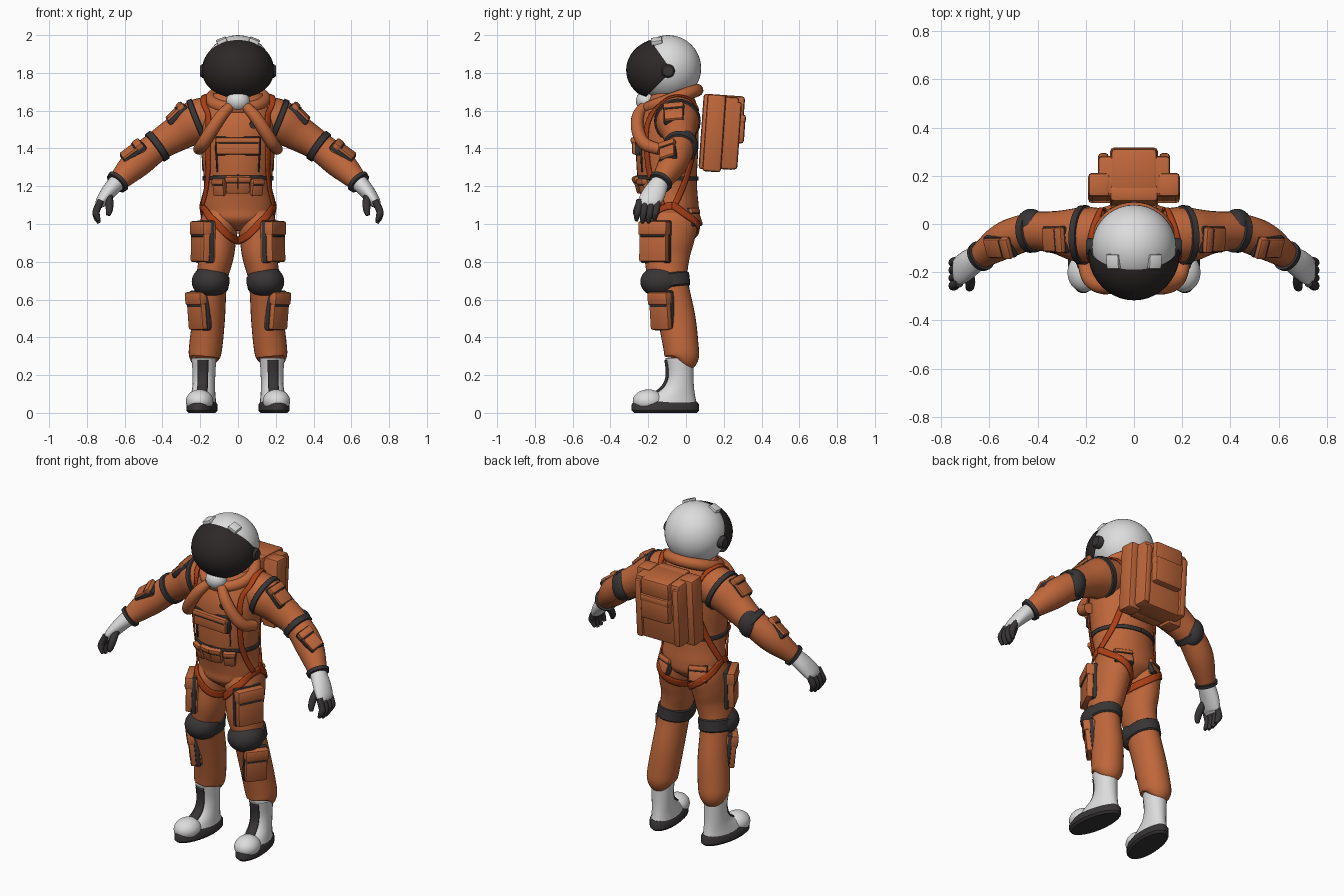
import bpy, bmesh, math
from mathutils import Vector, Matrix
from mathutils.bvhtree import BVHTree

if "Cube" in bpy.data.objects:
    bpy.data.objects.remove(bpy.data.objects["Cube"])


def material(name, rgb):
    m = bpy.data.materials.new(name)
    m.use_nodes = True
    m.diffuse_color = (*rgb, 1)
    m.node_tree.nodes["Principled BSDF"].inputs["Base Color"].default_value = (*rgb, 1)
    return m


ORANGE = material("orange_fabric", (0.52, 0.135, 0.043))
STRAP = material("red_webbing", (0.4, 0.05, 0.008))
WHITE = material("white_shell", (0.72, 0.72, 0.72))
DARK = material("dark_rubber", (0.04, 0.035, 0.036))
VISOR = material("visor_glass", (0.027, 0.021, 0.021))

body_verts, body_polys = [], []


def finish(name, bm, mat, mirror=False, body=False, angle=40):
    """Turn a bmesh into a smooth-shaded object, optionally mirrored across x."""
    bmesh.ops.recalc_face_normals(bm, faces=bm.faces)
    me = bpy.data.meshes.new(name)
    bm.to_mesh(me)
    bm.free()
    me.materials.append(mat)
    me.shade_smooth()
    me.set_sharp_from_angle(angle=math.radians(angle))
    ob = bpy.data.objects.new(name, me)
    bpy.context.collection.objects.link(ob)
    if mirror:
        ob.modifiers.new("mirror", "MIRROR").use_mirror_merge = False
    if body:
        base = len(body_verts)
        body_verts.extend(v.co.copy() for v in me.vertices)
        body_polys.extend([base + i for i in p.vertices] for p in me.polygons)
    return ob


def at(keys, t):
    """Catmull-Rom value at t, in key steps."""
    i = min(int(t), len(keys) - 2)
    f = t - i
    a, b, c, d = [Vector(keys[max(0, min(len(keys) - 1, i + k))]) for k in (-1, 0, 1, 2)]
    return b + 0.5 * f * (c - a + f * (2 * a - 5 * b + 4 * c - d + f * (3 * (b - c) + d - a)))


def sample(keys, steps):
    n = (len(keys) - 1) * steps
    return [at(keys, i / steps) for i in range(n + 1)]


def tube(name, keys, mat, sides=24, steps=5, level=False, xf=None, **kw):
    """Loft ellipses along keys of (x, y, z, radius_u, radius_y); level keeps them horizontal."""
    rings = sample(keys, steps)
    centres = [Vector(r[:3]) for r in rings]
    bm, loops = bmesh.new(), []
    for i, r in enumerate(rings):
        t = (centres[min(i + 1, len(rings) - 1)] - centres[max(i - 1, 0)]).normalized()
        if level:
            t = Vector((0, 0, 1))
        v = Vector((0, 1, 0))
        v = (v - t * v.dot(t)).normalized()
        u = v.cross(t)
        loops.append([bm.verts.new(centres[i] + u * r[3] * math.cos(a) + v * r[4] * math.sin(a))
                      for a in (math.tau * k / sides for k in range(sides))])
    for p, q in zip(loops, loops[1:]):
        for k in range(sides):
            j = (k + 1) % sides
            bm.faces.new((p[k], p[j], q[j], q[k]))
    bm.faces.new(loops[0])
    bm.faces.new(loops[-1])
    if xf:
        bm.transform(xf)
    return finish(name, bm, mat, **kw)


def hose(name, points, radii, mat, **kw):
    return tube(name, [(*p, r, r) for p, r in zip(points, radii)], mat, **kw)


def band(name, keys, a, b, grow):
    """A raised dark cuff following part of a limb."""
    rows = []
    for t, g in ((a, 0), (a, grow), (b, grow), (b, 0)):
        r = at(keys, t)
        rows.append((*r[:3], r[3] + g, r[4] + g))
    e = (Vector(rows[2][:3]) - Vector(rows[1][:3])) * 0.12
    rows[0] = (*(Vector(rows[0][:3]) - e), *rows[0][3:])
    rows[3] = (*(Vector(rows[3][:3]) + e), *rows[3][3:])
    return tube(name, rows, DARK, steps=1, mirror=True)


def ball(name, centre, radii, mat, cuts=(), xf=None, **kw):
    bm = bmesh.new()
    bmesh.ops.create_uvsphere(bm, u_segments=40, v_segments=24, radius=1)
    bm.transform(Matrix.Translation(centre) @ Matrix.Diagonal((*radii, 1)))
    for co, no in cuts:
        bmesh.ops.bisect_plane(bm, geom=bm.verts[:] + bm.edges[:] + bm.faces[:],
                               plane_co=co, plane_no=no, clear_outer=True)
    if xf:
        bm.transform(xf)
    return finish(name, bm, mat, **kw)


def box(name, xf, size, mat, bevel=0.01, **kw):
    bm = bmesh.new()
    bmesh.ops.create_cube(bm, size=1, matrix=Matrix.Diagonal((*size, 1)))
    bmesh.ops.bevel(bm, geom=bm.edges[:], offset=min(bevel, min(size) * 0.4),
                    segments=2, profile=0.5, affect="EDGES")
    bm.transform(xf)
    return finish(name, bm, mat, **kw)


# Body: torso, arms, trouser legs, boots
TORSO = [(0, -.075, .965, .05, .07), (0, -.075, 1.02, .165, .135), (0, -.075, 1.08, .19, .143),
         (0, -.088, 1.17, .182, .148), (0, -.1, 1.26, .182, .158), (0, -.1, 1.4, .197, .165),
         (0, -.095, 1.52, .2, .162), (0, -.08, 1.62, .175, .14), (0, -.075, 1.69, .13, .11)]
ARM = [(.12, -.045, 1.57, .11, .11), (.22, -.045, 1.54, .117, .115), (.32, -.035, 1.48, .095, .09),
       (.43, -.032, 1.41, .08, .078), (.54, -.07, 1.32, .08, .076), (.645, -.14, 1.215, .05, .05)]
LEG = [(.09, -.075, 1.11, .075, .1), (.097, -.072, 1.02, .1, .135), (.108, -.085, .93, .1, .13),
       (.115, -.1, .83, .092, .12), (.14, -.095, .7, .083, .105), (.155, -.05, .5, .086, .1),
       (.17, -.028, .36, .088, .094), (.178, -.022, .295, .082, .09), (.178, -.03, .275, .06, .07)]
BOOT = [(.18, -.035, .29, .066, .075), (.18, -.03, .2, .06, .07), (.18, -.042, .135, .06, .085),
        (.18, -.075, .085, .066, .125), (.18, -.105, .04, .074, .165)]
SOLE = [(.18, -.11, z, .08 - d, .18 - d) for z, d in ((0, .012), (.012, 0), (.045, 0), (.06, .012))]
pivot = Matrix.Translation((.18, -.03, 0))
splay = pivot @ Matrix.Rotation(math.radians(8), 4, "Z") @ pivot.inverted()
tube("torso", TORSO, ORANGE, sides=40, level=True, body=True)
tube("arm", ARM, ORANGE, body=True, mirror=True)
tube("leg", LEG, ORANGE, sides=28, body=True, mirror=True)
tube("boot", BOOT, WHITE, level=True, xf=splay, body=True, mirror=True)
ball("boot_toe", (.18, -.2, .062), (.072, .084, .062), WHITE, xf=splay, mirror=True)
tube("boot_sole", SOLE, DARK, sides=32, steps=1, level=True, xf=splay, mirror=True)
surface = BVHTree.FromPolygons(body_verts, body_polys)


def ribbon(name, path, width, mat, lift=0.005):
    """Lay a mirrored strip of webbing or trim onto the body along a rough path."""
    pts = [surface.find_nearest(p)[:2] for p in sample(path, 8)]
    rows = []
    for i, (p, n) in enumerate(pts):
        t = pts[min(i + 1, len(pts) - 1)][0] - pts[max(i - 1, 0)][0]
        side = t.cross(n).normalized()
        hits = [surface.find_nearest(p + n * 0.01 + side * width * (k / 4 - 0.5)) for k in range(5)]
        rows.append([h[0] + h[1] * lift for h in hits])
    for _ in range(3):
        inner = [[(a + 2 * b + c) / 4 for a, b, c in zip(*trio)]
                 for trio in zip(rows, rows[1:], rows[2:])]
        rows = [rows[0], *inner, rows[-1]]
    bm = bmesh.new()
    rows = [[bm.verts.new(co) for co in row] for row in rows]
    for p, q in zip(rows, rows[1:]):
        for k in range(4):
            bm.faces.new((p[k], p[k + 1], q[k + 1], q[k]))
    ob = finish(name, bm, mat, mirror=True, angle=60)
    mod = ob.modifiers.new("thickness", "SOLIDIFY")
    mod.thickness, mod.offset = 0.009, 0


def pocket(name, point, w, h, d, up=(0, 0, 1), mirror=True):
    """A pouch with flap and dark trim, seated on the nearest body surface."""
    co, n = surface.find_nearest(Vector(point))[:2]
    up = Vector(up)
    up = (up - n * up.dot(n)).normalized()
    right = up.cross(n)
    xf = Matrix((right, n, up)).transposed().to_4x4()
    xf.translation = co
    for part, (z, y), size, mat in (
            ("", (0, d / 2 - .02), (w, d + .04, h), ORANGE),
            ("_flap", (h * .33, d / 2 - .015), (w + .008, d + .044, h * .34), ORANGE),
            ("_trim", (h * .14, d / 2 - .017), (w * .9, d + .04, h * .06), DARK),
            ("_edge", (0, -.016), (w + .012, .03, h + .012), DARK)):
        box(name + part, xf @ Matrix.Translation((0, y, z)), size, mat, mirror=mirror)


# Helmet
ball("helmet", (0, -.095, 1.825), (.175, .175, .175), WHITE)
ball("helmet_chin", (0, -.21, 1.652), (.062, .055, .056), WHITE)
ball("visor", (0, -.12, 1.815), (.19, .197, .17), VISOR,
     cuts=[((0, -.075, 1.81), (0, 1, .7)), ((0, -.075, 1.81), (0, 1, -1))])
hose("visor_hinge", [(.16, -.095, 1.81), (.19, -.095, 1.81), (.2, -.095, 1.81)],
     (.036, .036, .028), DARK, steps=1, mirror=True)
box("helmet_tab", Matrix.Translation((.085, -.155, 1.966)) @ Matrix.Rotation(.4, 4, "Y")
    @ Matrix.Rotation(.15, 4, "X"), (.055, .06, .03), WHITE, bevel=.005, mirror=True)

# Collar and breathing hoses
bpy.ops.mesh.primitive_torus_add(major_radius=.142, minor_radius=.034, major_segments=40,
                                 location=(0, -.075, 1.66), rotation=(math.radians(20), 0, 0))
collar = bpy.context.object
collar.name = "collar"
collar.data.materials.append(ORANGE)
collar.data.shade_smooth()
hose("air_hose", [(.045, -.225, 1.62), (.09, -.255, 1.57), (.14, -.255, 1.495), (.185, -.22, 1.425),
                  (.208, -.14, 1.395)], (.026, .032, .034, .034, .03), ORANGE, sides=16, mirror=True)
hose("chest_valve", [(.08, -.22, 1.53), (.082, -.268, 1.525)], (.02, .02), DARK, steps=1)

# Dark cuffs and joint pads
band("shoulder_band", ARM, .82, 1.05, .008)
band("elbow_strap", ARM, 2.87, 3.1, .009)
band("wrist_cuff", ARM, 4.82, 5, .012)
band("knee_strap", LEG, 3.85, 4.2, .009)
ball("elbow_pad", (.428, -.005, 1.413), (.062, .068, .085), DARK, mirror=True)
ball("knee_pad", (.145, -.13, .695), (.1, .112, .085), DARK, mirror=True)

# Gloves
tube("glove", [(.635, -.135, 1.225, .046, .046), (.685, -.165, 1.17, .04, .06),
               (.725, -.195, 1.115, .03, .06), (.735, -.2, 1.09, .015, .045)], WHITE, mirror=True)
for i in range(4):
    y, drop = -.15 - .032 * i, .012 * (i in (0, 3))
    hose("finger_%d" % (i + 1), [(.725, y, 1.125), (.75, y - .008, 1.07), (.748, y - .014, 1.035 + drop),
         (.735, y - .016, 1.005 + drop)], (.018, .019, .017, .009), DARK, sides=12, mirror=True)
hose("thumb", [(.685, -.2, 1.155), (.68, -.24, 1.11), (.682, -.262, 1.07), (.688, -.268, 1.045)],
     (.02, .021, .018, .01), DARK, sides=12, mirror=True)

# Belt, seams, boot panels and harness webbing
ribbon("belt", [(0, -.3, 1.24), (.14, -.25, 1.24), (.22, -.1, 1.24), (.14, .08, 1.24),
                (0, .12, 1.24)], .022, DARK)
ribbon("chest_seam", [(.135, -.28, 1.27), (.14, -.28, 1.36), (.135, -.28, 1.46)], .008, DARK, .002)
ribbon("boot_panel", [(.188, -.14, .275), (.188, -.14, .2), (.19, -.15, .14), (.195, -.18, .11)],
       .066, DARK, .003)
ribbon("shoulder_strap", [(.12, .1, 1.6), (.16, .03, 1.7), (.185, -.08, 1.72), (.185, -.21, 1.6),
                          (.185, -.24, 1.45), (.19, -.21, 1.25), (.205, -.13, 1.1)], .03, STRAP, .009)
ribbon("side_strap", [(.13, .1, 1.42), (.17, .05, 1.28), (.22, -.06, 1.1)], .032, STRAP, .007)
ribbon("thigh_strap", [(.23, -.07, 1.1), (.18, -.22, 1.06), (.1, -.25, .99), (.03, -.2, .93),
                       (.0, -.09, .91), (.03, .03, .93), (.1, .1, .97), (.19, .06, 1.03),
                       (.23, -.07, 1.1)], .038, STRAP, .009)

# Pockets
arm_up = (-.8, 0, .6)
pocket("thigh_pocket", (.3, -.22, .91), .16, .215, .032)
pocket("shin_pocket", (.26, -.17, .535), .125, .2, .026)
pocket("upper_arm_pocket", (.36, -.07, 1.62), .1, .12, .012, arm_up)
pocket("forearm_pocket", (.58, -.12, 1.42), .085, .13, .012, arm_up)
pocket("inner_belt_pouch", (.052, -.4, 1.165), .066, .095, .022)
pocket("outer_belt_pouch", (.16, -.34, 1.165), .066, .095, .022)
pocket("seat_pocket", (.15, .25, 1.1), .1, .09, .004)
pocket("chest_pocket", (0, -.5, 1.415), .23, .09, .014, mirror=False)

# Backpack, leaning slightly back
lean = Matrix.Translation((0, .02, 1.495)) @ Matrix.Rotation(math.radians(-4), 4, "X")
for name, (x, y, z), size, both in (
        ("pack_side_pod", (.145, .13, -.005), (.09, .1, .41), True),
        ("pack_body", (0, .165, 0), (.3, .17, .385), False),
        ("pack_back_frame", (0, .095, 0), (.2, .07, .4), False),
        ("pack_outer_rib", (.127, .215, -.01), (.045, .1, .36), True),
        ("pack_lid", (0, .19, .145), (.19, .18, .11), False),
        ("pack_pouch", (0, .225, .025), (.19, .13, .15), False),
        ("pack_pouch_flap", (0, .227, .08), (.198, .13, .05), False)):
    box(name, lean @ Matrix.Translation((x, y, z)), size, ORANGE, bevel=.016, mirror=both)
